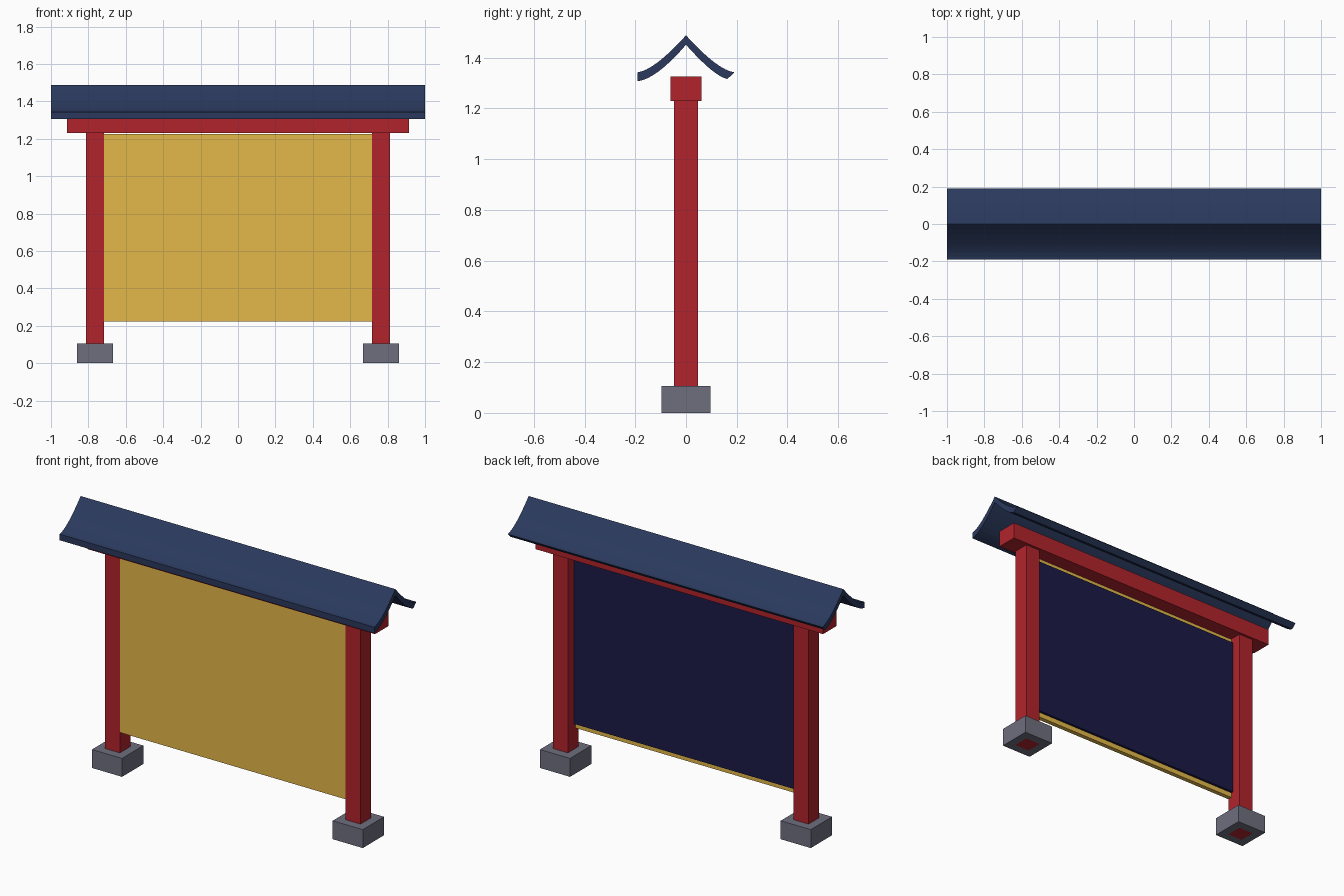
import bpy
import bmesh
from mathutils import Vector

cube = bpy.data.objects.get("Cube")
if cube:
    bpy.data.objects.remove(cube, do_unlink=True)


def material(name, rgb):
    """Flat material from 0-255 display values."""
    lin = [((c / 255 + 0.055) / 1.055) ** 2.4 for c in rgb]
    mat = bpy.data.materials.new(name)
    mat.use_nodes = True
    mat.diffuse_color = (*lin, 1)
    bsdf = mat.node_tree.nodes["Principled BSDF"]
    bsdf.inputs["Base Color"].default_value = (*lin, 1)
    bsdf.inputs["Roughness"].default_value = 0.8
    return mat


RED = material("red_paint", (178, 36, 44))
GOLD = material("gold_board", (228, 185, 74))
NAVY = material("dark_navy", (26, 25, 70))
BLUE = material("blue_tile", (42, 57, 93))
GREY = material("grey_stone", (110, 111, 127))


def add_object(name, bm, mat):
    bmesh.ops.recalc_face_normals(bm, faces=bm.faces)
    mesh = bpy.data.meshes.new(name)
    bm.to_mesh(mesh)
    bm.free()
    mesh.materials.append(mat)
    obj = bpy.data.objects.new(name, mesh)
    bpy.context.collection.objects.link(obj)
    return obj


def box(name, x, y, z, mat):
    """Box from (min, max) ranges on each axis."""
    bm = bmesh.new()
    bmesh.ops.create_cube(bm, size=1)
    for v in bm.verts:
        v.co = [r[0] + (c + 0.5) * (r[1] - r[0]) for c, r in zip(v.co, (x, y, z))]
    return add_object(name, bm, mat)


def around(centre, half):
    return (centre - half, centre + half)


# Posts on stone footings
for side, cx in (("right", -0.765), ("left", 0.765)):
    box(side + "_post", around(cx, 0.0475), around(0, 0.0475), (0, 1.23), RED)
    box(side + "_footing", around(cx, 0.0955), around(0, 0.0965), (0, 0.106), GREY)

# Cross beam
box("top_beam", around(0, 0.914), around(0, 0.062), (1.23, 1.326), RED)

# Notice board with its dark backing panel
box("board", around(0, 0.72), (-0.047, -0.021), (0.223, 1.227), GOLD)
box("back_panel", around(0, 0.719), (-0.021, -0.007), (0.252, 1.2), NAVY)


# Curved roof: swept cross-section, steep at the ridge and flat at the eaves
def slope_curve(start, bend, end, steps=8):
    a, b, c = Vector(start), Vector(bend), Vector(end)
    return [a * (1 - t) ** 2 + b * 2 * t * (1 - t) + c * t * t
            for t in (i / steps for i in range(steps + 1))]


RIDGE, UNDER_RIDGE = (0, 1.488), (0, 1.451)
front_top = slope_curve((-0.191, 1.342), (-0.123, 1.352), RIDGE)
back_top = slope_curve(RIDGE, (0.123, 1.352), (0.191, 1.342))
back_under = slope_curve((0.163, 1.316), (0.11, 1.327), UNDER_RIDGE)
front_under = slope_curve(UNDER_RIDGE, (-0.115, 1.317), (-0.191, 1.307))

bm = bmesh.new()
outline = front_top + back_top[1:] + back_under + front_under[1:]
section = bm.faces.new([bm.verts.new((-1, p.x, p.y)) for p in outline])
swept = bmesh.ops.extrude_face_region(bm, geom=[section], use_keep_orig=True)
bmesh.ops.translate(bm, vec=(2, 0, 0),
                    verts=[g for g in swept["geom"] if isinstance(g, bmesh.types.BMVert)])
add_object("roof", bm, BLUE)
